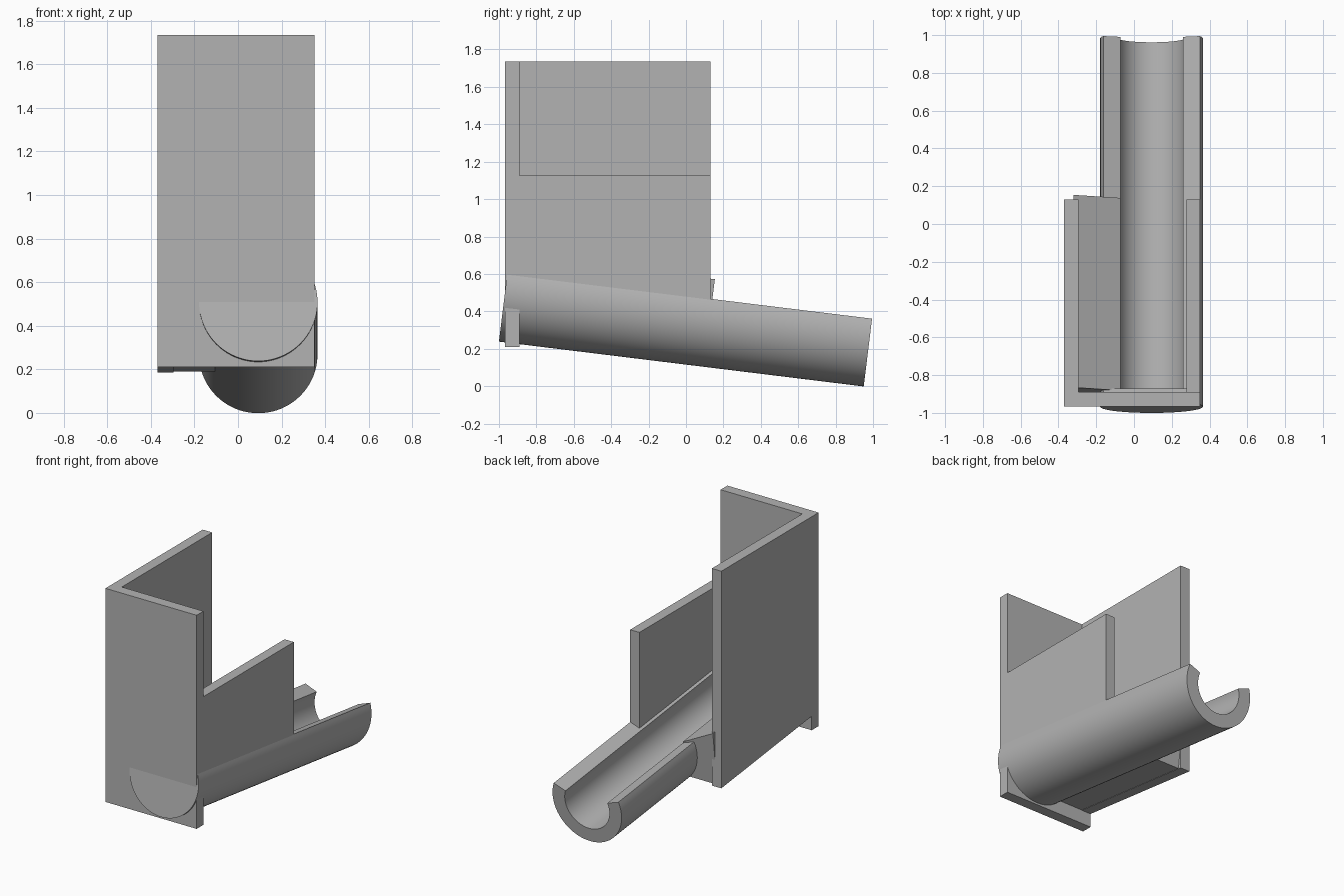
import bpy
import bmesh
import math
from mathutils import Matrix, Vector

cube = bpy.data.objects.get("Cube")
if cube:
    bpy.data.objects.remove(cube, do_unlink=True)

# One plain grey material
GREY = (0.45, 0.45, 0.45, 1.0)
grey = bpy.data.materials.new("plain grey")
grey.use_nodes = True
grey.diffuse_color = GREY
grey.node_tree.nodes["Principled BSDF"].inputs["Base Color"].default_value = GREY

# Trough frame: local x across, local y along the falling axis, local z up
TILT = math.radians(7)
AXIS_START = Vector((0.093, -0.967, 0.508))
FRAME = Matrix.Translation(AXIS_START) @ Matrix.Rotation(-TILT, 4, "X")
OUTER, INNER, LENGTH = 0.272, 0.176, 1.965
RIM_ANGLE = math.radians(20)


def axis_z(y, offset):
    """Height of a line parallel to the trough axis."""
    return AXIS_START.z - (y - AXIS_START.y) * math.tan(TILT) + offset / math.cos(TILT)


def prism(name, outline, direction, matrix=None, smooth=False):
    """Extrude a closed outline of 3D points along a direction."""
    bm = bmesh.new()
    face = bm.faces.new([bm.verts.new(p) for p in outline])
    result = bmesh.ops.extrude_face_region(bm, geom=[face], use_keep_orig=True)
    moved = [g for g in result["geom"] if isinstance(g, bmesh.types.BMVert)]
    bmesh.ops.translate(bm, verts=moved, vec=direction)
    bmesh.ops.recalc_face_normals(bm, faces=bm.faces)
    mesh = bpy.data.meshes.new(name)
    bm.to_mesh(mesh)
    bm.free()
    mesh.materials.append(grey)
    obj = bpy.data.objects.new(name, mesh)
    bpy.context.collection.objects.link(obj)
    if matrix:
        obj.matrix_world = matrix
    if smooth:
        bpy.ops.object.select_all(action="DESELECT")
        obj.select_set(True)
        bpy.context.view_layer.objects.active = obj
        bpy.ops.object.shade_smooth_by_angle(angle=math.radians(30))
    return obj


def arc(radius, steps=48):
    """Lower arc from one raised rim round to the other."""
    start, sweep = math.pi - RIM_ANGLE, math.pi + 2 * RIM_ANGLE
    angles = [start + sweep * i / steps for i in range(steps + 1)]
    return [(radius * math.cos(a), 0, radius * math.sin(a)) for a in angles]


def side_wall(name, x0, x1, top, bottom_offset):
    """Upright wall whose lower edge follows the trough slope."""
    y0, y1 = -0.9, 0.13
    outline = [(x0, y0, axis_z(y0, bottom_offset)), (x0, y1, axis_z(y1, bottom_offset)),
               (x0, y1, top), (x0, y0, top)]
    return prism(name, outline, (x1 - x0, 0, 0))


# Open trough with radially cut rims, and its closed upper end
prism("trough", arc(OUTER) + arc(INNER)[::-1], (0, LENGTH, 0), FRAME, True)
prism("trough_end_cap", arc(OUTER), (0, 0.085, 0), FRAME, True)

# Upright walls
prism("front_wall", [(-0.37, -0.967, 0.21), (0.35, -0.967, 0.21),
                     (0.35, -0.967, 1.735), (-0.37, -0.967, 1.735)], (0, 0.077, 0))
side_wall("tall_side_wall", -0.37, -0.295, 1.735, -0.187)
side_wall("low_side_wall", 0.277, 0.35, 1.125, 0.03)

# Sloping filler between the tall wall and the trough
filler = [(-0.413, 0.2), (-0.165, 0.068), (-0.2, -0.08), (-0.19, -0.185), (-0.413, -0.185)]
prism("sloping_filler", [(x, 0.078, z) for x, z in filler], (0, 1.027, 0), FRAME)
